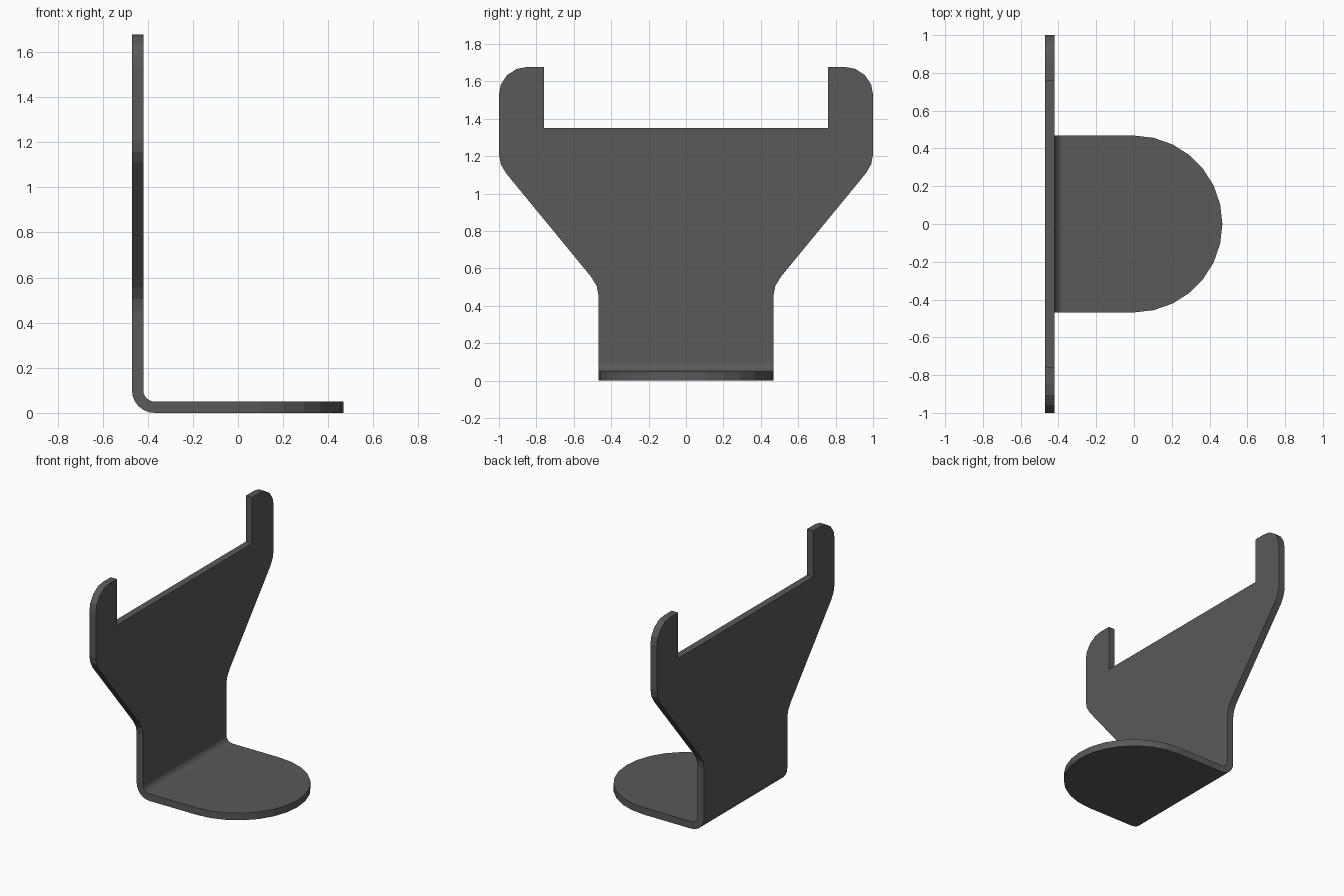
import bpy, bmesh
from math import sin, cos, pi

if "Cube" in bpy.data.objects:
    bpy.data.objects.remove(bpy.data.objects["Cube"])

T = 0.05            # sheet thickness
BACK = -0.47        # outer face of upright plate
R = 0.10            # outer bend radius
W = 0.468           # half width of neck and foot
BEND, ARC = 6, 7    # segments in the bend and in a quarter of the rounded foot

# upright plate: half outline (y, z) from fork notch round to the bend
plate = [(0.76, 1.35), (0.76, 1.677), (0.85, 1.677), (0.905, 1.667), (0.957, 1.633),
         (0.99, 1.583), (1.0, 1.53), (1.0, 1.21), (0.99, 1.157), (0.963, 1.11),
         (0.507, 0.555), (0.477, 0.505), (W, 0.455), (W, R)]

# each entry is an (outer, inner) pair of points on the two sheet faces
half = [((BACK, y, z), (BACK + T, y, z)) for y, z in plate]

# rounded bend between plate and foot
cx = BACK + R
for i in range(1, BEND + 1):
    a = pi / 2 * i / BEND
    half.append(tuple((cx - r * cos(a), W, R - r * sin(a)) for r in (R, R - T)))

# foot: straight sides then half-round end
for i in range(ARC):
    a = pi / 2 * i / ARC
    x, y = W * sin(a), W * cos(a)
    half.append(((x, y, 0), (x, y, T)))

tip = [((W, 0, 0), (W, 0, T))]
mirrored = [tuple((x, -y, z) for x, y, z in pair) for pair in reversed(half)]
rim = half + tip + mirrored
n = len(rim)

bm = bmesh.new()
layers = [[bm.verts.new(pair[k]) for pair in rim] for k in (0, 1)]
p = len(plate)
q = p + BEND

for verts in layers:
    # plate face, bend strips, foot face
    bm.faces.new(verts[:p] + verts[n - p:])
    for i in range(p - 1, q - 1):
        bm.faces.new([verts[i], verts[i + 1], verts[n - 2 - i], verts[n - 1 - i]])
    bm.faces.new(verts[q - 1:n - q + 1])

# edge thickness all the way round
outer, inner = layers
for i in range(n):
    j = (i + 1) % n
    bm.faces.new([outer[i], outer[j], inner[j], inner[i]])

bmesh.ops.recalc_face_normals(bm, faces=bm.faces[:])
mesh = bpy.data.meshes.new("bent_bracket")
bm.to_mesh(mesh)
bm.free()
bracket = bpy.data.objects.new("bent_bracket", mesh)
bpy.context.collection.objects.link(bracket)

# dark sheet metal
metal = bpy.data.materials.new("dark_metal")
metal.diffuse_color = (0.1, 0.1, 0.1, 1)
metal.use_nodes = True
metal.node_tree.nodes["Principled BSDF"].inputs["Base Color"].default_value = metal.diffuse_color
mesh.materials.append(metal)
